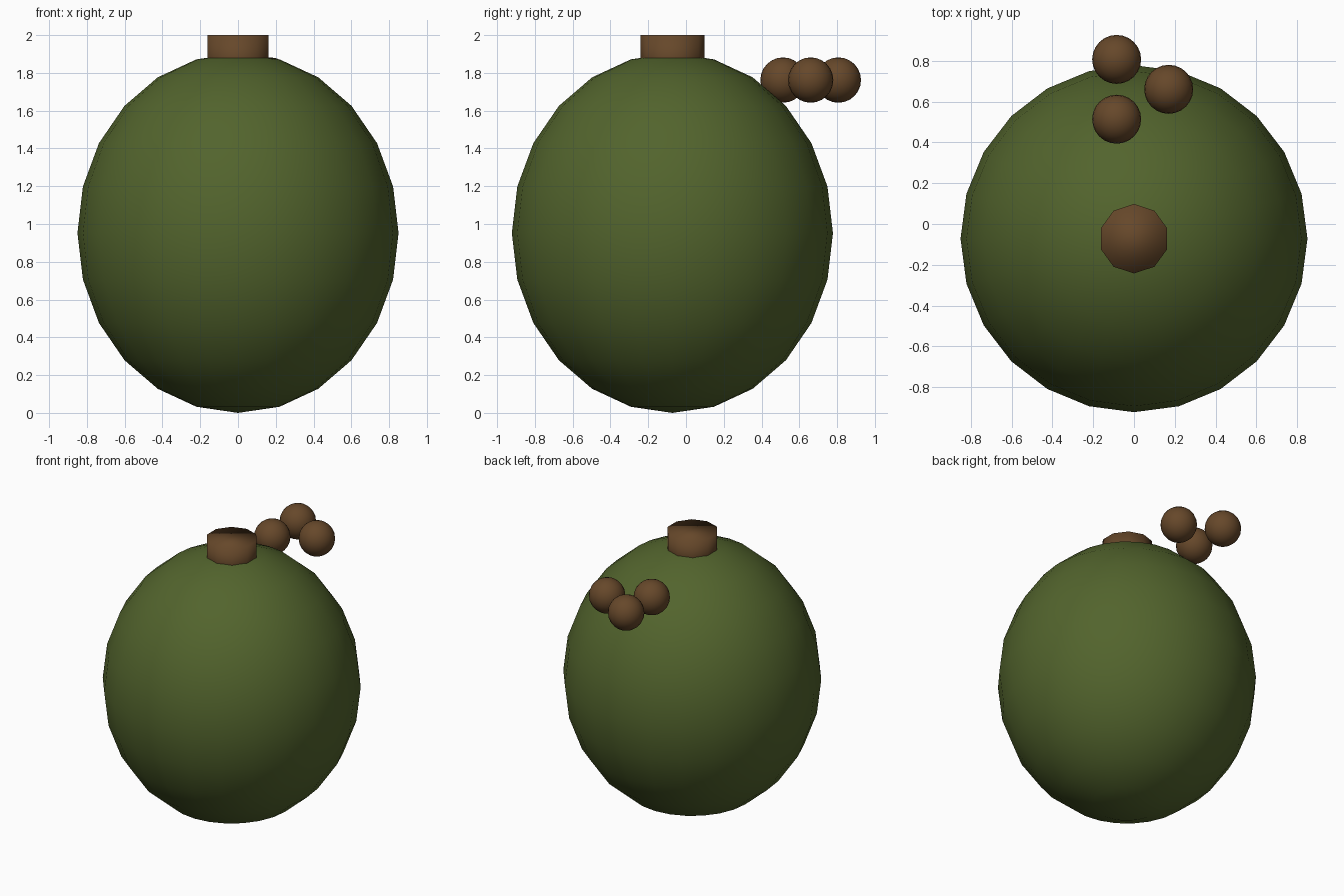
import bpy, math

if "Cube" in bpy.data.objects:
    bpy.data.objects.remove(bpy.data.objects["Cube"])


def material(name, rgb):
    m = bpy.data.materials.new(name)
    m.diffuse_color = (*rgb, 1)
    m.use_nodes = True
    m.node_tree.nodes["Principled BSDF"].inputs["Base Color"].default_value = m.diffuse_color
    return m


green = material("olive green", (0.085, 0.127, 0.026))
brown = material("bark brown", (0.133, 0.064, 0.023))


def finish(name, mat):
    ob = bpy.context.object
    ob.name = name
    ob.data.materials.append(mat)
    bpy.ops.object.shade_smooth()
    return ob


CY = -0.072  # fruit axis

# Egg-like round body
bpy.ops.mesh.primitive_uv_sphere_add(segments=24, ring_count=12, radius=1, location=(0, CY, 0.952))
finish("body", green).scale = (0.85, 0.85, 0.952)

# Ten-sided neck, smooth shaded across its rim
bpy.ops.mesh.primitive_cylinder_add(vertices=10, radius=0.17, depth=0.24, location=(0, CY, 1.88))
finish("neck", brown)

# Three berries in a ring behind the neck
for i in range(3):
    a = i * math.tau / 3
    bpy.ops.mesh.primitive_uv_sphere_add(
        segments=24, ring_count=12, radius=0.12,
        location=(0.17 * math.cos(a), 0.66 + 0.17 * math.sin(a) * 0.995, 1.762))
    finish(f"berry_{i + 1}", brown)
